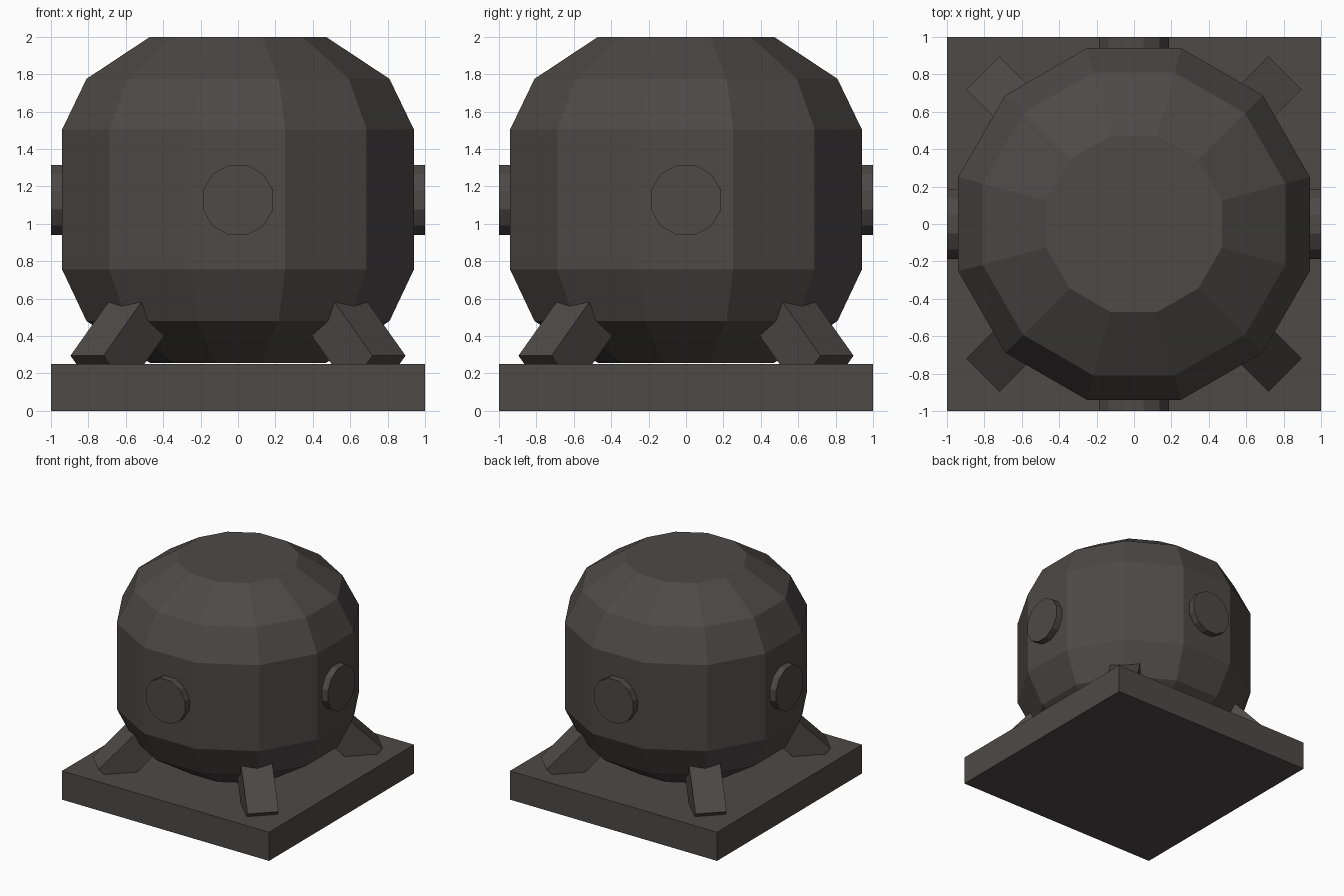
import bpy, bmesh, math
from mathutils import Matrix

if "Cube" in bpy.data.objects:
    bpy.data.objects.remove(bpy.data.objects["Cube"])

metal = bpy.data.materials.new("dark_grey_metal")
metal.diffuse_color = (0.075, 0.067, 0.064, 1)
metal.use_nodes = True
metal.node_tree.nodes["Principled BSDF"].inputs["Base Color"].default_value = metal.diffuse_color


def add_object(name, bm):
    bmesh.ops.recalc_face_normals(bm, faces=bm.faces)
    mesh = bpy.data.meshes.new(name)
    bm.to_mesh(mesh)
    bm.free()
    mesh.materials.append(metal)
    obj = bpy.data.objects.new(name, mesh)
    bpy.context.collection.objects.link(obj)
    return obj


def lathe(name, profile, sides=12):
    """Stack of polygon rings given as (flat-to-centre distance, height), capped at both ends."""
    bm = bmesh.new()
    step = 2 * math.pi / sides
    rings = []
    for apothem, h in profile:
        r = apothem / math.cos(step / 2)
        rings.append([bm.verts.new((r * math.cos((i + 0.5) * step),
                                    r * math.sin((i + 0.5) * step), h)) for i in range(sides)])
    for a, b in zip(rings, rings[1:]):
        for i in range(sides):
            j = (i + 1) % sides
            bm.faces.new((a[i], a[j], b[j], b[i]))
    bm.faces.new(rings[0][::-1])
    bm.faces.new(rings[-1])
    return add_object(name, bm)


# Square base slab
bm = bmesh.new()
bmesh.ops.create_cube(bm, size=1, matrix=Matrix.Translation((0, 0, 0.125)) @ Matrix.Diagonal((2, 2, 0.25, 1)))
add_object("base", bm)

# Faceted round tank
lathe("tank", [(0.47, 0.256), (0.81, 0.48), (0.94, 0.755), (0.94, 1.505), (0.81, 1.775), (0.47, 2.0)])

for k in range(4):
    # Round port on each side
    port = lathe(f"port_{k + 1}", [(0.1875, 0.85), (0.1875, 1.0)])
    port.matrix_world = (Matrix.Translation((0, 0, 1.127)) @ Matrix.Rotation(k * math.pi / 2, 4, 'Z')
                         @ Matrix.Rotation(math.pi / 2, 4, 'Y'))

    # Slanted square strut at each corner, running from the slab into the tank
    bm = bmesh.new()
    bmesh.ops.create_cube(bm, size=1, matrix=Matrix.Diagonal((0.25, 0.25, 0.66, 1)))
    strut = add_object(f"strut_{k + 1}", bm)
    strut.matrix_world = (Matrix.Rotation((k + 0.5) * math.pi / 2, 4, 'Z')
                          @ Matrix.Translation((0.82, 0, 0.44))
                          @ Matrix.Rotation(-math.pi / 4, 4, 'Y'))
